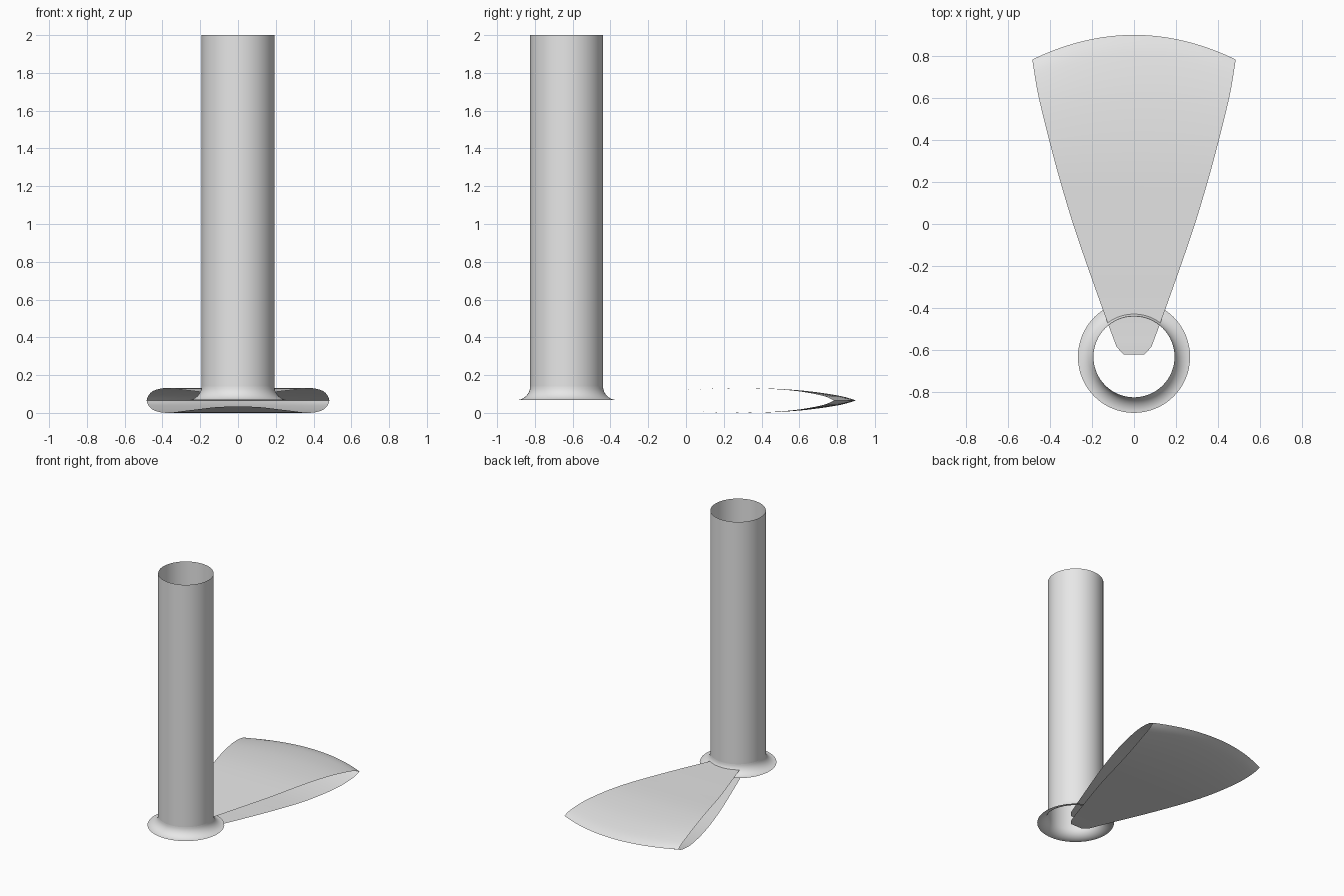
import bpy
import bmesh
import math

cube = bpy.data.objects.get("Cube")
if cube:
    bpy.data.objects.remove(cube, do_unlink=True)

grey = bpy.data.materials.new("light grey")
grey.use_nodes = True
colour = (0.8, 0.8, 0.8, 1)
grey.diffuse_color = colour
grey.node_tree.nodes["Principled BSDF"].inputs["Base Color"].default_value = colour

HUB_Y = -0.632
MID_Z = 0.066


def finish(bm, name):
    mesh = bpy.data.meshes.new(name)
    bm.to_mesh(mesh)
    bm.free()
    mesh.materials.append(grey)
    obj = bpy.data.objects.new(name, mesh)
    bpy.context.collection.objects.link(obj)
    bpy.ops.object.select_all(action="DESELECT")
    obj.select_set(True)
    bpy.context.view_layer.objects.active = obj
    bpy.ops.object.shade_smooth_by_angle(angle=math.radians(40))
    return obj


def skin(bm, rows, closed=False, flip=False):
    """Bridge rows of points with quads."""
    grid = [[bm.verts.new(p) for p in row] for row in rows]
    count = len(grid[0])
    for a, b in zip(grid, grid[1:]):
        for i in range(count if closed else count - 1):
            j = (i + 1) % count
            quad = (a[i], a[j], b[j], b[i])
            bm.faces.new(quad[::-1] if flip else quad)


def revolve(name, profile, sides=64):
    """Open surface of revolution about the shaft axis, listed bottom to top."""
    bm = bmesh.new()
    angles = [math.tau * i / sides for i in range(sides)]
    skin(bm, [[(r * math.cos(a), HUB_Y + r * math.sin(a), z) for a in angles]
              for r, z in profile], closed=True)
    return finish(bm, name)


def smooth_rows(rows, steps=4):
    """Catmull-Rom interpolation through the control rows."""
    pts = [rows[0]] + rows + [rows[-1]]
    out = []
    for p, q, r, s in zip(pts, pts[1:], pts[2:], pts[3:]):
        for k in range(steps):
            t = k / steps
            out.append(tuple(
                b + 0.5 * t * (c - a + t * (2*a - 5*b + 4*c - d + t * (3*(b - c) + d - a)))
                for a, b, c, d in zip(p, q, r, s)))
    return out + [rows[-1]]


# Hollow shaft
revolve("shaft_tube", [(0.193, 0.14), (0.193, 2.0)])

# Concave flare at the foot of the shaft
flare = []
for i in range(11):
    a = math.pi / 2 * i / 10
    flare.append((0.267 - 0.074 * math.sin(a), 0.14 - 0.072 * math.cos(a)))
revolve("shaft_flare", flare)

# Blade: edge y, centre y, half width, height from the middle plane
root = [(-0.62, -0.62, 0.05, 0.032)]
body = [
    (-0.585, -0.585, 0.083, 0.034),
    (-0.45, -0.45, 0.133, 0.037),
    (-0.2, -0.2, 0.222, 0.048),
    (0.0, 0.0, 0.29, 0.056),
    (0.2, 0.21, 0.35, 0.064),
    (0.35, 0.37, 0.391, 0.065),
    (0.5, 0.54, 0.429, 0.058),
    (0.62, 0.68, 0.457, 0.045),
    (0.73, 0.82, 0.476, 0.023),
    (0.783, 0.9, 0.484, 0.0),
]
sections = root + smooth_rows(body)
spans = [i / 10 - 1 for i in range(21)]
for name, side in (("blade_upper_skin", 1), ("blade_lower_skin", -1)):
    bm = bmesh.new()
    skin(bm, [[(u * w, yc - (yc - ye) * u * u, MID_Z + side * h) for u in spans]
              for ye, yc, w, h in sections], flip=side < 0)
    finish(bm, name)
